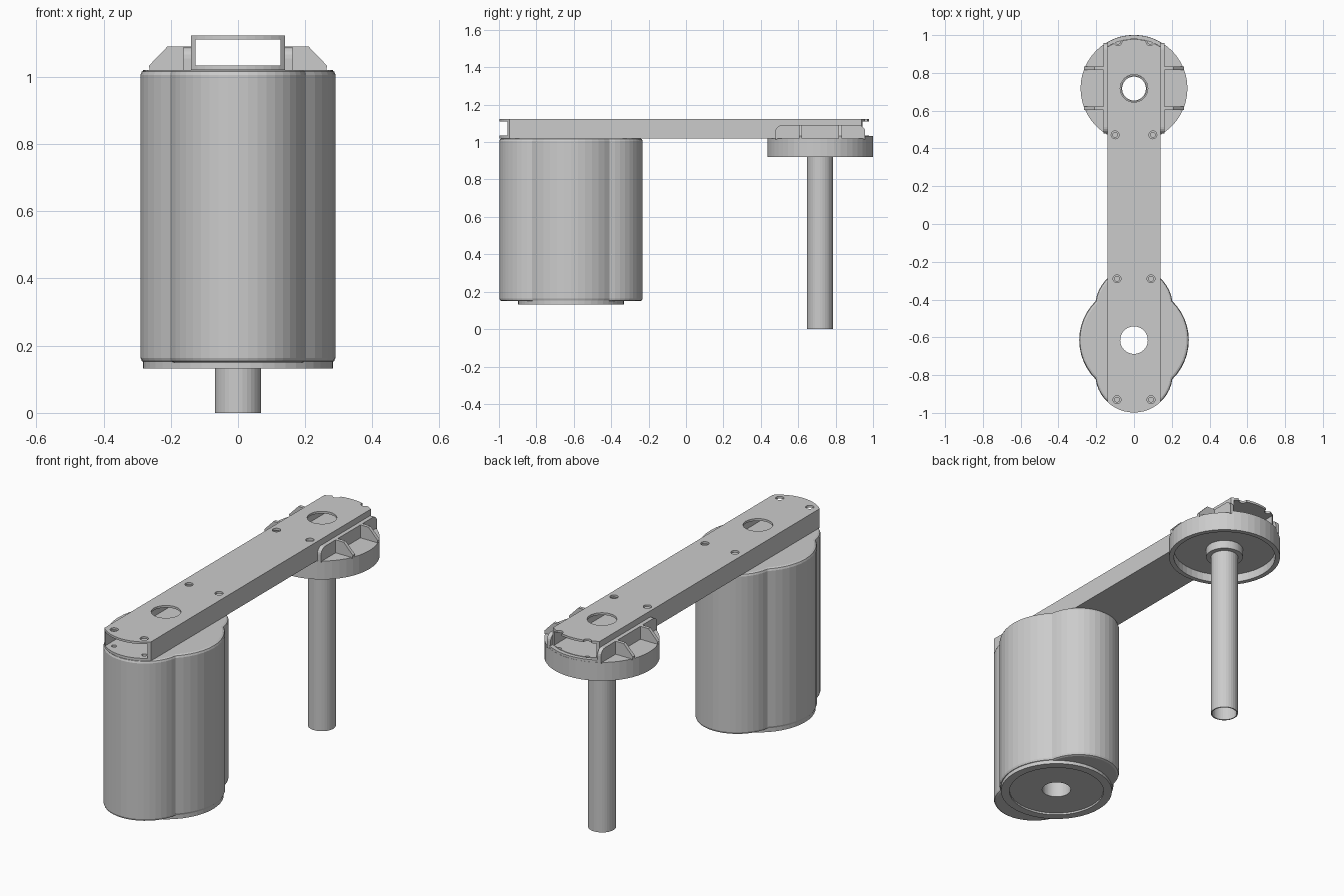
import bpy, bmesh
from math import sin, cos, pi, radians, atan2, hypot
from mathutils import Vector

if "Cube" in bpy.data.objects:
    bpy.data.objects.remove(bpy.data.objects["Cube"])

MOTOR_Y, DISC_Y = -0.615, 0.718
LOBE, LOBE_R, DRUM_R, HOLE_R = 0.178, 0.205, 0.29, 0.073


def finish(name, bm):
    bmesh.ops.recalc_face_normals(bm, faces=bm.faces)
    me = bpy.data.meshes.new(name)
    bm.to_mesh(me)
    bm.free()
    ob = bpy.data.objects.new(name, me)
    bpy.context.collection.objects.link(ob)
    return ob


def loft(name, rings):
    """Skin a closed chain of closed rings (ring-shaped solids)."""
    bm = bmesh.new()
    vs = [[bm.verts.new(p) for p in r] for r in rings]
    n = len(rings[0])
    for k in range(len(vs)):
        a, b = vs[k], vs[(k + 1) % len(vs)]
        for i in range(n):
            j = (i + 1) % n
            bm.faces.new((a[i], a[j], b[j], b[i]))
    return finish(name, bm)


def lathe(name, y, profile, n=48):
    return loft(name, [[(r * cos(2 * pi * i / n), y + r * sin(2 * pi * i / n), z)
                        for i in range(n)] for r, z in profile])


def prism(name, pts, vec):
    bm = bmesh.new()
    f = bm.faces.new([bm.verts.new(p) for p in pts])
    ext = bmesh.ops.extrude_face_region(bm, geom=[f])["geom"]
    bmesh.ops.translate(bm, vec=Vector(vec),
                        verts=[v for v in ext if isinstance(v, bmesh.types.BMVert)])
    return finish(name, bm)


def arc(cx, cy, r, a0, a1, n):
    return [(cx + r * cos(a0 + (a1 - a0) * i / n), cy + r * sin(a0 + (a1 - a0) * i / n))
            for i in range(n + 1)]


def cut(ob, cutter):
    cutter.hide_render = True
    m = ob.modifiers.new("cut", 'BOOLEAN')
    m.operation, m.solver, m.object = 'DIFFERENCE', 'EXACT', cutter
    bpy.context.view_layer.objects.active = ob
    bpy.ops.object.modifier_apply(modifier=m.name)
    bpy.data.objects.remove(cutter)


def cylinder(x, y, r, z0, z1, n):
    return prism("cutter", [(px, py, z0) for px, py in arc(x, y, r, 0, 2 * pi, n)[:-1]],
                 (0, 0, z1 - z0))


# motor housing: round drum merged with a two-lobed oblong, soft rims, through hole
yc = (DRUM_R ** 2 - LOBE_R ** 2 + LOBE ** 2) / (2 * LOBE)
xc = (DRUM_R ** 2 - yc ** 2) ** 0.5
ad, al = atan2(yc, xc), atan2(yc - LOBE, xc)
half = arc(0, 0, DRUM_R, -ad, ad, 12)[:-1] + arc(0, LOBE, LOBE_R, al, pi - al, 20)[:-1]
outline = half + [(-x, -y) for x, y in half]


def housing_ring(z, inset=0.0, hole=False):
    out = []
    for x, y in outline:
        d = hypot(x, y)
        k = HOLE_R / d if hole else 1 - inset / d
        out.append((x * k, MOTOR_Y + y * k, z))
    return out


loft("motor_housing", [
    housing_ring(0.15, hole=True), housing_ring(0.15, 0.014), housing_ring(0.154, 0.004),
    housing_ring(0.164), housing_ring(1.006), housing_ring(1.016, 0.004),
    housing_ring(1.02, 0.014), housing_ring(1.02, hole=True)])

# round base plate with a shallow recess
lathe("motor_base_plate", MOTOR_Y, [
    (HOLE_R, 0.155), (HOLE_R, 0.142), (0.24, 0.142), (0.24, 0.132),
    (0.283, 0.132), (0.283, 0.155)])

# arm: rectangular tube with rounded-off ends
W = 0.14
lobe_y = MOTOR_Y - LOBE
af, ab = atan2((LOBE_R ** 2 - W ** 2) ** 0.5, W), atan2((0.26 ** 2 - W ** 2) ** 0.5, W)
plan = (arc(0, lobe_y, LOBE_R, pi + af, 2 * pi - af, 12)
        + arc(0, DISC_Y, 0.26, ab, pi - ab, 12))
arm = prism("arm_tube", [(x, y, 1.02) for x, y in plan], (0, 0, 0.103))
w = W - 0.013
cut(arm, prism("cutter", [(-w, -1.2, 1.034), (w, -1.2, 1.034), (w, -1.2, 1.111),
                          (-w, -1.2, 1.111)], (0, 2.4, 0)))
for y in (MOTOR_Y, DISC_Y):
    cut(arm, cylinder(0, y, HOLE_R, 0.98, 1.2, 32))
for x, y in ((0.09, -0.29), (0.09, -0.93), (0.1, 0.472), (0.085, 0.965)):
    for s in (-1, 1):
        cut(arm, cylinder(s * x, y, 0.021, 1.07, 1.2, 16))
        cut(arm, cylinder(s * x, y, 0.013, 0.98, 1.06, 16))

# hub disc: shallow cup, open below, with a central collar
lathe("hub_disc", DISC_Y, [
    (0.069, 0.92), (0.094, 0.92), (0.094, 0.965), (0.258, 0.965), (0.258, 0.92),
    (0.283, 0.92), (0.283, 1.02), (0.069, 1.02)])

# low lip closing the tube end on the disc rim
a = radians(58)
lip = arc(0, DISC_Y, 0.282, a, pi - a, 12) + arc(0, DISC_Y, 0.261, pi - a, a, 12)
prism("rim_lip", [(x, y, 1.015) for x, y in lip], (0, 0, 0.017))

# hollow shaft
lathe("shaft_pipe", DISC_Y - 0.001, [(0.069, 0), (0.069, 1.03), (0.063, 1.03), (0.063, 0)], 32)

# side brackets holding the arm: rounded cheek plus two sloping gussets
cheek = ([(0.478, 1.015)] + arc(0.513, 1.055, 0.035, pi, pi / 2, 5)
         + arc(0.923, 1.055, 0.035, pi / 2, 0, 5) + [(0.958, 1.015)])
gusset = [(0.15, 1.015), (0.262, 1.015), (0.265, 1.033), (0.21, 1.09), (0.15, 1.09)]
for s, side in ((-1, "left"), (1, "right")):
    prism("bracket_cheek_" + side, [(s * W, y, z) for y, z in cheek], (s * 0.022, 0, 0))
    for k, y in enumerate((0.612, 0.824)):
        prism(f"bracket_gusset_{side}_{k + 1}", [(s * x, y - 0.009, z) for x, z in gusset],
              (0, 0.018, 0))
